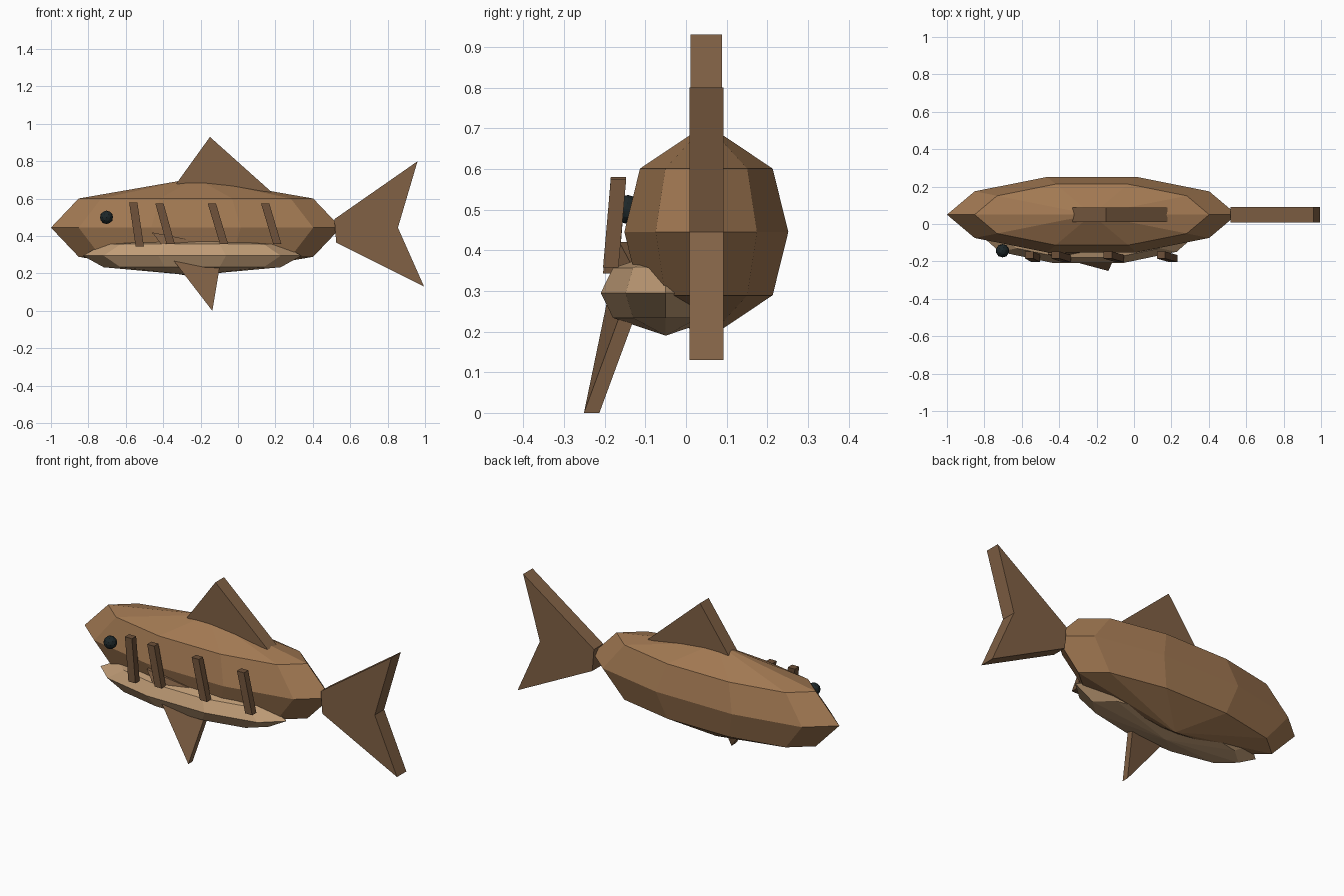
import bpy, bmesh, math
from mathutils import Vector

if "Cube" in bpy.data.objects:
    bpy.data.objects.remove(bpy.data.objects["Cube"])


def material(name, rgb):
    m = bpy.data.materials.new(name)
    m.diffuse_color = (*rgb, 1)
    m.use_nodes = True
    m.node_tree.nodes["Principled BSDF"].inputs["Base Color"].default_value = m.diffuse_color
    return m


BODY = material("body brown", (0.36, 0.19, 0.085))
BELLY = material("belly tan", (0.52, 0.33, 0.18))
FIN = material("fin brown", (0.22, 0.12, 0.06))
DARK = material("stripe brown", (0.15, 0.08, 0.04))
BLACK = material("eye black", (0.012, 0.02, 0.022))


def finish(name, bm, mat):
    bmesh.ops.recalc_face_normals(bm, faces=bm.faces)
    me = bpy.data.meshes.new(name)
    bm.to_mesh(me)
    bm.free()
    me.materials.append(mat)
    ob = bpy.data.objects.new(name, me)
    bpy.context.collection.objects.link(ob)
    return ob


def faceted_ellipsoid(name, centre, radii, mat, sides=10):
    """Three rings at -36, 0 and 36 degrees closed by a fan at each pole."""
    bm = bmesh.new()
    c = Vector(centre)

    def point(lat, k):
        a = math.tau * k / sides
        d = (math.cos(lat) * math.cos(a), math.cos(lat) * math.sin(a), math.sin(lat))
        return bm.verts.new(c + Vector([r * v for r, v in zip(radii, d)]))

    rings = [[point(math.radians(lat), k) for k in range(sides)] for lat in (-36, 0, 36)]
    poles = [point(-math.pi / 2, 0), point(math.pi / 2, 0)]
    for k in range(sides):
        n = (k + 1) % sides
        for lo, hi in zip(rings, rings[1:]):
            bm.faces.new((lo[k], lo[n], hi[n], hi[k]))
        bm.faces.new((poles[0], rings[0][n], rings[0][k]))
        bm.faces.new((poles[1], rings[2][k], rings[2][n]))
    return finish(name, bm, mat)


def slab(name, points, thickness, mat):
    """Outline of 3D points thickened along y."""
    bm = bmesh.new()
    half = Vector((0, thickness / 2, 0))
    front = [bm.verts.new(Vector(p) - half) for p in points]
    back = [bm.verts.new(Vector(p) + half) for p in points]
    bm.faces.new(front)
    bm.faces.new(back[::-1])
    for i in range(len(points)):
        j = (i + 1) % len(points)
        bm.faces.new((front[i], back[i], back[j], front[j]))
    return finish(name, bm, mat)


# body and belly
faceted_ellipsoid("body", (-0.225, 0.05, 0.445), (0.775, 0.212, 0.265), BODY)
faceted_ellipsoid("belly", (-0.245, -0.05, 0.295), (0.585, 0.168, 0.105), BELLY)

# tail and dorsal fin
Y = 0.05
slab("tail_fin", [(0.515, Y, 0.49), (0.96, Y, 0.80), (0.855, Y, 0.445),
                  (0.995, Y, 0.13), (0.525, Y, 0.365)], 0.084, FIN)
slab("dorsal_fin", [(-0.33, Y, 0.68), (-0.15, Y, 0.93), (0.18, Y, 0.635)], 0.078, FIN)

# single side fin, leaning outwards
slab("side_fin", [(-0.46, -0.145, 0.42), (-0.08, -0.105, 0.345),
                  (-0.137, -0.232, 0.0)], 0.038, FIN)

# slanted flank stripes: top x, bottom x, top z, bottom z
for i, (xt, xb, zt, zb) in enumerate([(-0.56, -0.525, 0.58, 0.343), (-0.42, -0.36, 0.575, 0.358),
                                      (-0.14, -0.075, 0.575, 0.358), (0.145, 0.21, 0.575, 0.358)]):
    w = 0.022
    slab(f"stripe_{i + 1}", [(xt - w, -0.166, zt), (xt + w, -0.166, zt),
                             (xb + w, -0.185, zb), (xb - w, -0.185, zb)], 0.038, DARK)

# eye
bm = bmesh.new()
bmesh.ops.create_icosphere(bm, subdivisions=2, radius=0.036)
bmesh.ops.translate(bm, verts=bm.verts, vec=(-0.703, -0.143, 0.5))
finish("eye", bm, BLACK)
